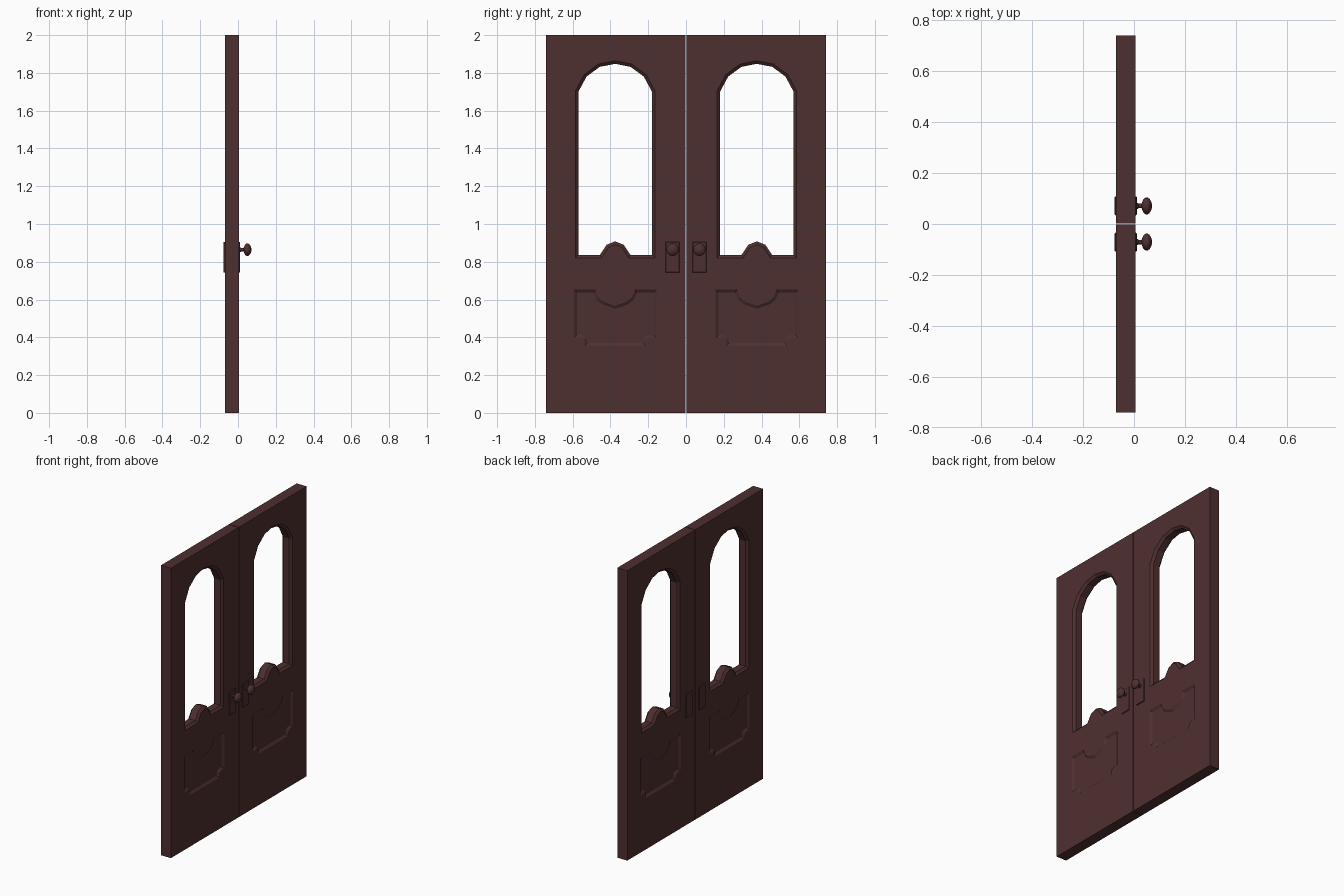
import bpy, bmesh, math
from mathutils import Vector

if "Cube" in bpy.data.objects:
    bpy.data.objects.remove(bpy.data.objects["Cube"])

X0, X1 = -0.07, 0.006          # door back and front faces
MID = 0.375                    # centre of each leaf's openings

wood = bpy.data.materials.new("dark brown wood")
wood.diffuse_color = (0.078, 0.029, 0.029, 1)
wood.use_nodes = True
wood.node_tree.nodes["Principled BSDF"].inputs["Base Color"].default_value = wood.diffuse_color


def finish(bm, name):
    bmesh.ops.recalc_face_normals(bm, faces=bm.faces[:])
    me = bpy.data.meshes.new(name)
    bm.to_mesh(me)
    bm.free()
    ob = bpy.data.objects.new(name, me)
    bpy.context.collection.objects.link(ob)
    me.materials.append(wood)
    return ob


def box(name, lo, hi, bevel=0):
    bm = bmesh.new()
    bmesh.ops.create_cube(bm, size=1)
    for v in bm.verts:
        v.co = Vector([lo[i] + (v.co[i] + 0.5) * (hi[i] - lo[i]) for i in range(3)])
    if bevel:
        bmesh.ops.bevel(bm, geom=bm.edges[:], offset=bevel, segments=1, affect='EDGES')
    return finish(bm, name)


def symmetric(half):
    """Close a right-hand half outline (bottom to top) into a full loop."""
    return half + [(-y, z) for y, z in reversed(half[1:-1])]


def offset(pts, d):
    """Mitred offset of an anticlockwise outline, outward for d > 0."""
    out = []
    n = len(pts)
    for i in range(n):
        p, a, b = Vector(pts[i]), Vector(pts[i - 1]), Vector(pts[(i + 1) % n])
        e, f = (p - a).normalized(), (b - p).normalized()
        n1, n2 = Vector((e.y, -e.x)), Vector((f.y, -f.x))
        out.append(p + (n1 + n2) * d / (1 + n1.dot(n2)))
    return out


def loft(name, outline, sections, cy):
    """Solid through offset copies of the outline at each (x, offset)."""
    bm = bmesh.new()
    rings = [[bm.verts.new((x, cy + q[0], q[1])) for q in offset(outline, d)]
             for x, d in sections]
    n = len(outline)
    for a, b in zip(rings, rings[1:]):
        for i in range(n):
            j = (i + 1) % n
            bm.faces.new((a[i], a[j], b[j], b[i]))
    bm.faces.new(rings[0])
    bm.faces.new(rings[-1])
    return finish(bm, name)


def cut(ob, cutter):
    m = ob.modifiers.new("cut", 'BOOLEAN')
    m.operation, m.solver, m.object = 'DIFFERENCE', 'EXACT', cutter
    bpy.context.view_layer.objects.active = ob
    bpy.ops.object.modifier_apply(modifier=m.name)
    bpy.data.objects.remove(cutter)


def lathe_x(name, profile, cy, cz, n=16):
    """Turned part about an x axis; profile is (x, radius)."""
    bm = bmesh.new()
    rings = [[bm.verts.new((x, cy + r * math.cos(2 * math.pi * k / n),
                            cz + r * math.sin(2 * math.pi * k / n)))
              for k in range(n)] for x, r in profile]
    for a, b in zip(rings, rings[1:]):
        for k in range(n):
            j = (k + 1) % n
            bm.faces.new((a[k], a[j], b[j], b[k]))
    bm.faces.new(rings[0])
    bm.faces.new(rings[-1])
    ob = finish(bm, name)
    bpy.ops.object.select_all(action='DESELECT')
    ob.select_set(True)
    bpy.context.view_layer.objects.active = ob
    bpy.ops.object.shade_smooth_by_angle(angle=math.radians(40))
    return ob


# arched window with a scalloped sill, and panel with a dipped top
window = symmetric([(0, .908), (.045, .89), (.08, .837), (.195, .837), (.195, 1.70),
                    (.152, 1.78), (.082, 1.832), (0, 1.848)])
panel = symmetric([(0, .355), (.16, .355), (.165, .388), (.18, .397), (.218, .397),
                   (.218, .652), (.105, .652), (.088, .61), (.06, .588), (0, .567)])
# sill and panel outlines start at the bottom and run anticlockwise

for s, side in ((-1, "left"), (1, "right")):
    # door leaf
    ya, yb = sorted((s * 0.002, s * 0.74))
    leaf = box(side + "_door_leaf", (X0, ya, 0), (X1, yb, 2))
    c = s * MID

    # chamfered window opening
    cut(leaf, loft("window_cutter", window,
                   [(X0 - .02, .016), (X0, .016), (X0 + .014, 0),
                    (X1 - .014, 0), (X1, .016), (X1 + .02, .016)], c))
    # sunken lower panel on both faces
    for x, d in ((X1, 1), (X0, -1)):
        cut(leaf, loft("panel_cutter", panel,
                       [(x + d * .02, 0), (x, 0), (x - d * .01, -.015)], c))

    # lock plates on both faces
    y = s * 0.071
    for nm, xa, xb in (("front", X1 - .01, .011), ("back", -.076, X0 + .01)):
        box(f"{side}_{nm}_lock_plate", (xa, y - .037, .742), (xb, y + .037, .906), .003)

    # door knob on its stem
    lathe_x(side + "_door_knob",
            [(.005, .014), (.015, .012), (.017, .009), (.030, .009), (.033, .018),
             (.038, .028), (.046, .033), (.054, .033), (.061, .028), (.067, .018),
             (.071, .006)], y, .864)
